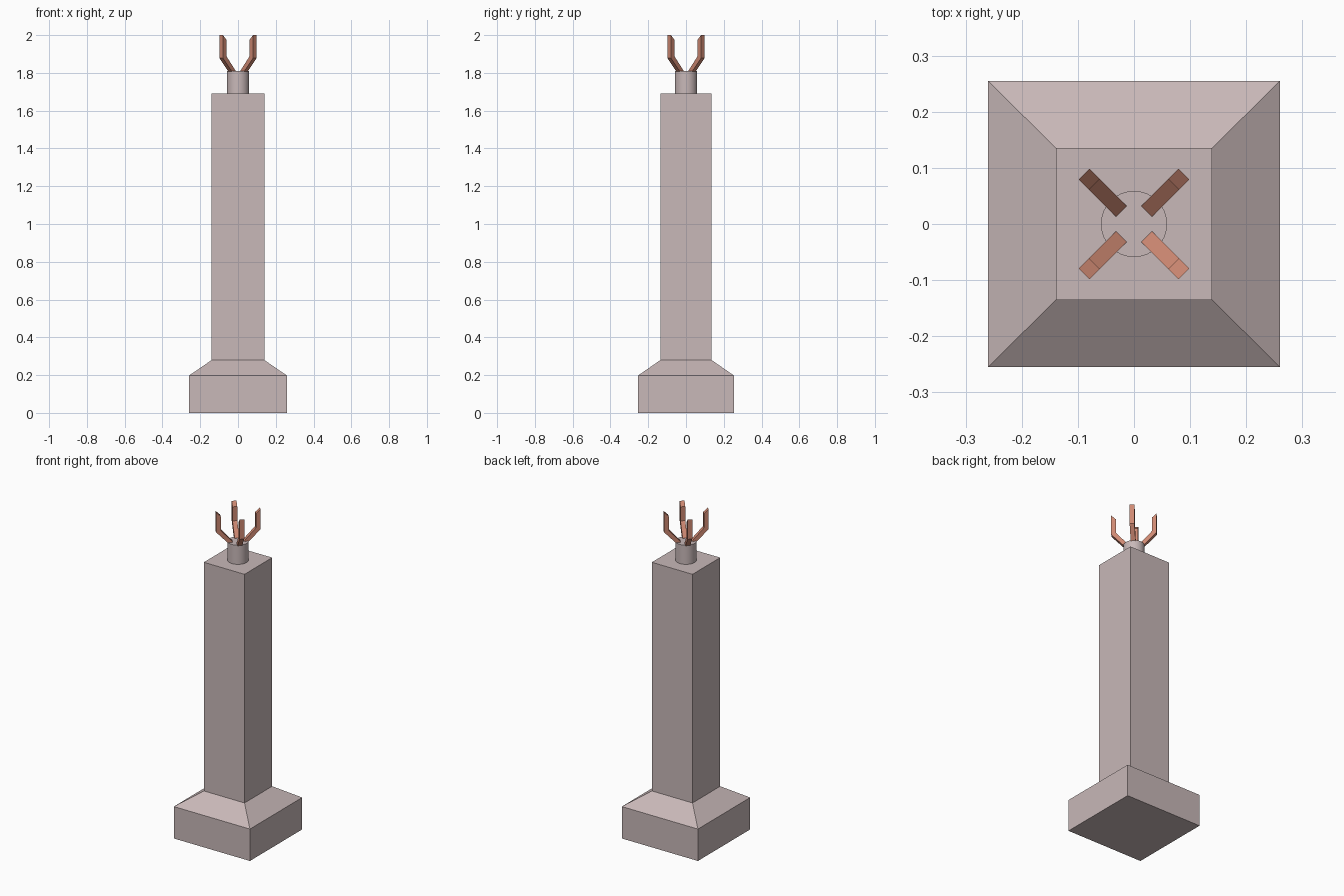
import bpy, bmesh, math
from mathutils import Vector

if "Cube" in bpy.data.objects:
    bpy.data.objects.remove(bpy.data.objects["Cube"])


def material(name, rgb):
    m = bpy.data.materials.new(name)
    m.diffuse_color = (*rgb, 1)
    m.use_nodes = True
    m.node_tree.nodes["Principled BSDF"].inputs["Base Color"].default_value = m.diffuse_color
    return m


stone = material("pale_stone", (0.58, 0.48, 0.48))
copper = material("copper", (0.62, 0.25, 0.17))


def mesh_object(name, bm, mat):
    bmesh.ops.recalc_face_normals(bm, faces=bm.faces[:])
    me = bpy.data.meshes.new(name)
    bm.to_mesh(me)
    bm.free()
    ob = bpy.data.objects.new(name, me)
    bpy.context.collection.objects.link(ob)
    me.materials.append(mat)
    return ob


# Square pillar: plinth, sloped shoulder and shaft as stacked rings
bm = bmesh.new()
rings = []
for hx, hy, z in [(0.26, 0.255, 0), (0.26, 0.255, 0.197),
                  (0.139, 0.135, 0.28), (0.139, 0.135, 1.692)]:
    rings.append([bm.verts.new((sx * hx, sy * hy, z))
                  for sx, sy in ((-1, -1), (1, -1), (1, 1), (-1, 1))])
for low, high in zip(rings, rings[1:]):
    for i in range(4):
        j = (i + 1) % 4
        bm.faces.new((low[i], low[j], high[j], high[i]))
bm.faces.new(rings[0])
bm.faces.new(rings[-1])
mesh_object("pillar", bm, stone)

# Round collar on top of the shaft
bpy.ops.mesh.primitive_cylinder_add(vertices=32, radius=0.059, depth=0.122,
                                    location=(0, 0, 1.749))
collar = bpy.context.object
collar.name = "collar"
collar.data.materials.append(stone)
bpy.ops.object.shade_smooth_by_angle(angle=math.radians(40))

# Four bent prongs: (radius, height) profile extruded to a flat bar
profile = [(0.032, 1.812), (0.052, 1.80), (0.126, 1.878),
           (0.126, 2.0), (0.1, 1.975), (0.1, 1.888)]
for k in range(4):
    a = math.radians(45 + 90 * k)
    out = Vector((math.cos(a), math.sin(a), 0))
    side = Vector((-math.sin(a), math.cos(a), 0)) * 0.0135
    bm = bmesh.new()
    near, far = [[bm.verts.new(out * r + side * s + Vector((0, 0, z)))
                  for r, z in profile] for s in (-1, 1)]
    bm.faces.new(near)
    bm.faces.new(far)
    for i in range(6):
        j = (i + 1) % 6
        bm.faces.new((near[i], near[j], far[j], far[i]))
    mesh_object(f"prong_{k + 1}", bm, copper)
